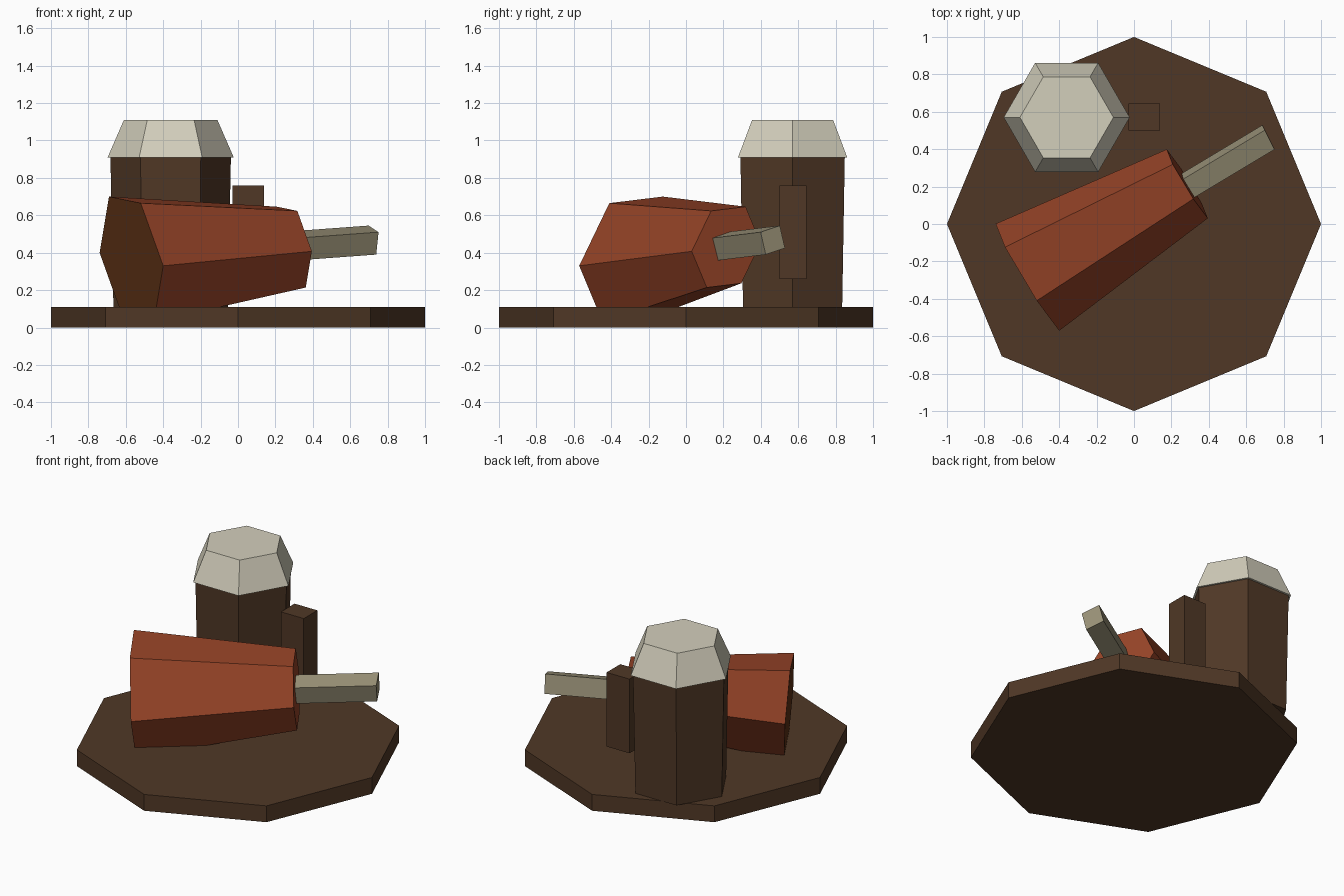
import bpy, bmesh, math
from mathutils import Vector

old = bpy.data.objects.get("Cube")
if old:
    bpy.data.objects.remove(old, do_unlink=True)


def material(name, rgb):
    m = bpy.data.materials.new(name)
    m.use_nodes = True
    m.diffuse_color = (*rgb, 1)
    m.node_tree.nodes["Principled BSDF"].inputs["Base Color"].default_value = (*rgb, 1)
    return m


wood = material("dark wood brown", (0.08, 0.039, 0.019))
clay = material("rust red", (0.3, 0.056, 0.02))
mouth = material("deep brown", (0.107, 0.03, 0.007))
cream = material("cream white", (0.65, 0.62, 0.5))
beige = material("dull beige", (0.32, 0.285, 0.185))


def frustum(name, sides, start, end, a, b, mats, taper=1.0):
    """Prism from start to end; a and b span the first ring, taper scales the last."""
    a, b = Vector(a), Vector(b)
    bm = bmesh.new()
    rings = []
    for centre, scale in ((Vector(start), 1.0), (Vector(end), taper)):
        ring = []
        for i in range(sides):
            t = math.tau * i / sides
            ring.append(bm.verts.new(centre + scale * (a * math.cos(t) + b * math.sin(t))))
        rings.append(ring)
    first, last = rings
    cap = bm.faces.new(first)
    cap.material_index = len(mats) - 1
    bm.faces.new(last)
    for i in range(sides):
        j = (i + 1) % sides
        bm.faces.new((first[i], first[j], last[j], last[i]))
    bmesh.ops.recalc_face_normals(bm, faces=bm.faces)
    mesh = bpy.data.meshes.new(name)
    bm.to_mesh(mesh)
    bm.free()
    for m in mats:
        mesh.materials.append(m)
    obj = bpy.data.objects.new(name, mesh)
    bpy.context.collection.objects.link(obj)
    return obj


def upright(name, sides, x, y, z0, z1, r0, r1, mat):
    return frustum(name, sides, (x, y, z0), (x, y, z1), (r0, 0, 0), (0, r0, 0), [mat], r1 / r0)


# Octagonal board
upright("base_board", 8, 0, 0, 0, 0.11, 1, 1, wood)

# Standing mug with its cap and handle
upright("mug_body", 6, -0.36, 0.57, 0.11, 0.91, 0.306, 0.322, wood)
upright("mug_cap", 6, -0.36, 0.57, 0.91, 1.11, 0.337, 0.25, cream)
bpy.ops.mesh.primitive_cube_add(size=1, location=(0.055, 0.573, 0.51))
handle = bpy.context.object
handle.name = "mug_handle"
handle.scale = (0.17, 0.145, 0.5)
handle.data.materials.append(wood)

# Leaning keg: a sheared hexagon tapering to its raised end, with a dark wide end
side = Vector((-0.17, 0.286, 0.035))
rise = Vector((0.05, -0.125, 0.3))
frustum("keg", 6, (-0.57, -0.285, 0.365), (0.285, 0.215, 0.43),
        side, (side / 2 + rise) / math.sin(math.pi / 3), [clay, mouth], 0.645)

# Square spout coming out of the narrow end
tip = Vector((0.719, 0.464, 0.4675))
frustum("spout", 4, tip - Vector((0.45, 0.27, 0.033)), tip,
        (0.0325, -0.065, 0.0425), (-0.02, 0.0375, 0.0775), [beige])
